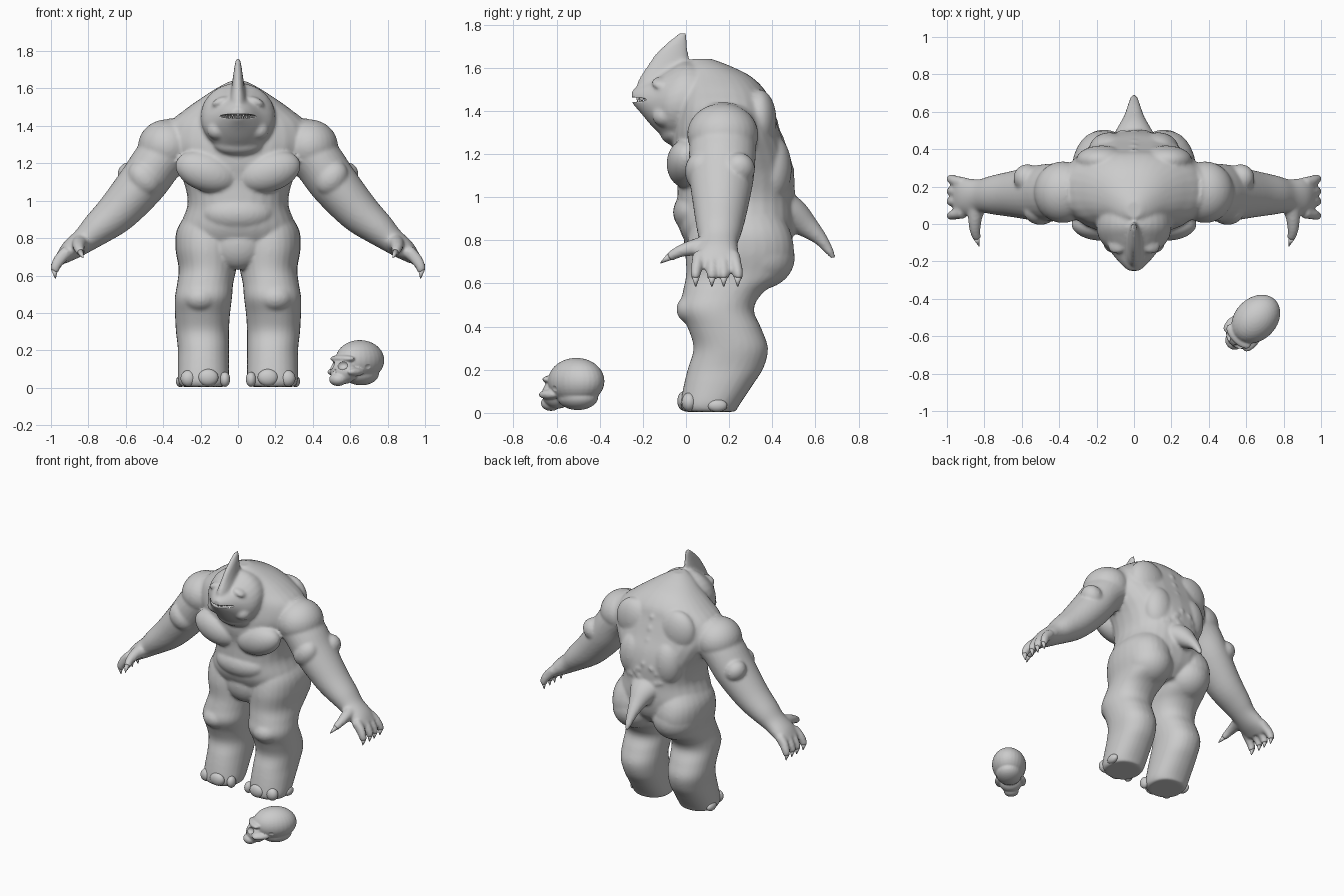
import bpy
import bmesh
import math
import random
from mathutils import Vector, Matrix

cube = bpy.data.objects.get("Cube")
if cube:
    bpy.data.objects.remove(cube)

grey = bpy.data.materials.new("clay grey")
grey.use_nodes = True
grey.diffuse_color = (0.6, 0.6, 0.6, 1)
grey.node_tree.nodes["Principled BSDF"].inputs["Base Color"].default_value = (0.6, 0.6, 0.6, 1)

X, Y, Z = Vector((1, 0, 0)), Vector((0, 1, 0)), Vector((0, 0, 1))
SIDES = (1, -1)


def spline(rings, steps=5):
    """Smoothly interpolate a list of (x, y, z, ra, rb) rings."""
    out = []
    last = len(rings) - 1
    for i in range(last):
        quad = [rings[max(0, min(last, i + k))] for k in (-1, 0, 1, 2)]
        for s in range(steps):
            t = s / steps
            out.append([b + t * (c - a + t * (2*a - 5*b + 4*c - d + t * (3*(b - c) + d - a))) / 2
                        for a, b, c, d in zip(*quad)])
    return out + [list(rings[last])]


def loft(bm, rings, side=1, axis=None, power=0.9, sides=28):
    """Skin rounded cross-sections along a path; rings stay square to axis if given."""
    pts = spline(rings)
    loops = []
    for i, (x, y, z, ra, rb) in enumerate(pts):
        ahead, behind = pts[min(i + 1, len(pts) - 1)], pts[max(i - 1, 0)]
        tangent = axis or (Vector(ahead[:3]) - Vector(behind[:3])).normalized()
        ref = Y if abs(tangent.y) < 0.8 else Z
        b = (ref - tangent * ref.dot(tangent)).normalized()
        a = tangent.cross(b)
        loop = []
        for k in range(sides):
            ang = math.tau * k / sides
            c, s = math.cos(ang), math.sin(ang)
            u = math.copysign(abs(c) ** power, c) * max(ra, 0.003)
            v = math.copysign(abs(s) ** power, s) * max(rb, 0.003)
            p = Vector((x, y, z)) + a * u + b * v
            loop.append(bm.verts.new((p.x * side, p.y, p.z)))
        loops.append(loop)
    for l0, l1 in zip(loops, loops[1:]):
        for k in range(sides):
            n = (k + 1) % sides
            bm.faces.new((l0[k], l0[n], l1[n], l1[k]))
    bm.faces.new(loops[0][::-1])
    bm.faces.new(loops[-1])


def blob(bm, center, radii, side=1, tilt=0):
    """Ellipsoid, mirrored by side, tilted in the front plane by degrees."""
    x, y, z = center
    m = (Matrix.Translation((x * side, y, z)) @ Matrix.Rotation(math.radians(tilt * side), 4, 'Y')
         @ Matrix.Diagonal((*radii, 1)))
    bmesh.ops.create_uvsphere(bm, u_segments=28, v_segments=18, radius=1, matrix=m)


def spike(bm, base, tip, radius):
    base, tip = Vector(base), Vector(tip)
    d = tip - base
    m = Matrix.Translation((base + tip) / 2) @ d.to_track_quat('Z', 'Y').to_matrix().to_4x4()
    bmesh.ops.create_cone(bm, cap_ends=True, segments=12, radius1=radius, radius2=radius * 0.15,
                          depth=d.length, matrix=m)


def finish(bm, name):
    bmesh.ops.recalc_face_normals(bm, faces=bm.faces)
    mesh = bpy.data.meshes.new(name)
    bm.to_mesh(mesh)
    bm.free()
    mesh.materials.append(grey)
    mesh.shade_smooth()
    obj = bpy.data.objects.new(name, mesh)
    bpy.context.collection.objects.link(obj)
    return obj


def fuse(obj, voxel, smoothing, cutter=None):
    """Merge overlapping volumes into one skin, then carve it."""
    r = obj.modifiers.new("fuse", 'REMESH')
    r.mode, r.voxel_size, r.use_smooth_shade = 'VOXEL', voxel, True
    s = obj.modifiers.new("soften", 'SMOOTH')
    s.factor, s.iterations = 0.5, smoothing
    if cutter:
        c = obj.modifiers.new("carve", 'BOOLEAN')
        c.operation, c.solver, c.object = 'DIFFERENCE', 'EXACT', cutter
        cutter.hide_render = True
        cutter.display_type = 'WIRE'


body = bmesh.new()

# torso, from pelvis to hunched neck: (z, front y, back y, half width)
torso = [(.66, .08, .40, .12), (.74, .03, .47, .27), (.85, -.03, .5, .31), (.98, -.04, .5, .27),
         (1.1, -.04, .5, .29), (1.2, -.06, .48, .34), (1.3, -.06, .44, .39), (1.41, -.04, .4, .37),
         (1.49, -.02, .37, .28), (1.56, 0, .3, .18), (1.61, .01, .2, .1), (1.64, .03, .12, .04)]
loft(body, [(0, (f + b) / 2, z, w, (b - f) / 2) for z, f, b, w in torso], axis=Z)

# head narrowing to a pointed snout: (y, z, half width, half height)
head = [(.12, 1.45, .18, .15), (.0, 1.45, .2, .18), (-.08, 1.43, .185, .165), (-.15, 1.435, .125, .115),
        (-.21, 1.455, .075, .065), (-.25, 1.465, .03, .03)]
loft(body, [(0, y, z, w, h) for y, z, w, h in head], axis=-Y, power=1)

# blade crest on the forehead: (z, front y, back y, half width)
crest = [(1.44, -.24, .02, .06), (1.53, -.225, .02, .05), (1.6, -.185, .02, .036),
         (1.67, -.135, .01, .026), (1.73, -.07, .005, .017), (1.76, -.035, .0, .01)]
loft(body, [(0, (f + b) / 2, z, w, (b - f) / 2) for z, f, b, w in crest], axis=Z, power=1)

# tail
loft(body, [(0, .40, .96, .15, .1), (0, .49, .92, .1, .08), (0, .56, .865, .06, .055),
            (0, .62, .81, .038, .034), (0, .665, .75, .024, .02), (0, .685, .715, .012, .01)], power=1)

# legs: (z, centre x, half width, front y, back y)
leg = [(.005, .185, .12, -.01, .23), (.04, .185, .135, -.025, .25), (.13, .185, .137, -.01, .31),
       (.21, .185, .137, .01, .36), (.3, .19, .142, .035, .38), (.39, .19, .147, .01, .35),
       (.48, .185, .153, -.03, .315), (.56, .175, .15, -.015, .36), (.64, .163, .155, 0, .47),
       (.75, .168, .167, 0, .5), (.85, .16, .165, .02, .48), (.95, .13, .13, .06, .42)]
arm = [(.28, .18, 1.33, .14, .15), (.41, .17, 1.23, .135, .155), (.51, .165, 1.095, .13, .15),
       (.64, .16, .945, .113, .125), (.75, .155, .85, .09, .105), (.82, .15, .79, .07, .09),
       (.895, .145, .735, .056, .1), (.945, .14, .69, .035, .1)]
thumb = [(.84, .1, .775, .05, .05), (.85, .03, .765, .038, .038), (.85, -.03, .748, .03, .028),
         (.84, -.08, .72, .022, .022)]
FINGERS = ((.06, .045), (.12, .12), (.17, .175), (.22, .24))
claws, nails = bmesh.new(), bmesh.new()

for s in SIDES:
    loft(body, [(x, (f + b) / 2, z, w, (b - f) / 2) for z, x, w, f, b in leg], s, Z)
    loft(body, arm, s, power=1)
    # hand
    loft(body, thumb, s, power=1, sides=16)
    spike(claws, (s * .842, -.075, .725), (s * .828, -.118, .695), .018)
    for root, tip in FINGERS:
        loft(body, [(.91, root, .73, .035, .03), (.95, (root + tip) / 2, .69, .033, .028),
                    (.975, tip, .65, .027, .025), (.98, tip, .62, .022, .021)], s, power=1, sides=16)
        spike(claws, (s * .981, tip, .63), (s * .976, tip, .585), .018)
    # muscle masses
    blob(body, (.38, .17, 1.29), (.155, .165, .145), s)
    blob(body, (.17, .0, 1.155), (.17, .09, .105), s, -18)
    blob(body, (.17, .34, 1.35), (.14, .08, .15), s, 15)
    blob(body, (.13, .4, 1.13), (.11, .09, .16), s)
    blob(body, (.16, .33, .72), (.16, .175, .15), s)
    blob(body, (.2, .06, .48), (.1, .105, .08), s)
    blob(body, (.57, .245, 1.13), (.07, .075, .08), s, 40)
    blob(body, (.5, .07, 1.12), (.08, .075, .1), s, 40)
    # brow and jowl
    blob(body, (.095, -.115, 1.53), (.05, .045, .022), s, 25)
    blob(body, (.11, -.1, 1.375), (.055, .055, .05), s)
    # toenails
    for c, r in (((.16, -.01, .055), (.055, .03, .045)), ((.265, .015, .05), (.042, .035, .044)),
                 ((.307, .145, .034), (.025, .046, .03)), ((.07, .025, .045), (.028, .035, .04))):
        blob(nails, c, r, s)

# chin, belly plate and lower belly
blob(body, (0, -.05, 1.3), (.13, .07, .06))
blob(body, (0, .04, .93), (.19, .1, .1))
blob(body, (0, .09, .77), (.15, .1, .14))

# wrinkled lumps down the lower back
random.seed(4)
for i in range(16):
    x = random.uniform(-.16, .16)
    y = .215 + .275 * math.sqrt(1 - (x / .27) ** 2)
    blob(body, (x, y - .005, 1.0 + abs(x) * .5 + random.uniform(-.06, .1)), (.035, .025, .024), 1,
         random.uniform(-40, 40))
for i in range(5):
    blob(body, (0, .475 - i * .025, 1.12 + i * .075), (.025, .03, .03))

# mouth slit
slit = bmesh.new()
blob(slit, (0, -.24, 1.452), (.115, .1, .011))
fuse(finish(body, "body"), .01, 6, finish(slit, "mouth_cutter"))
finish(claws, "claws")
finish(nails, "toenails")

# teeth
teeth = bmesh.new()
for i in range(13):
    x = (i - 6) * .015
    up = 1 if i % 2 else -1
    y = -.222 + .75 * abs(x)
    spike(teeth, (x, y, 1.452 - up * .013), (x, y - .004, 1.452 + up * .012), .008)
finish(teeth, "teeth")

# skull lying on the ground, built facing front and then turned
skull, holes = bmesh.new(), bmesh.new()
blob(skull, (0, .03, .147), (.113, .147, .108))
blob(skull, (0, .04, .075), (.085, .105, .062))
blob(skull, (0, -.09, .09), (.078, .07, .07))
blob(skull, (0, -.135, .045), (.05, .045, .036))
blob(skull, (0, -.1, .155), (.085, .04, .022))
blob(holes, (0, -.178, .088), (.015, .025, .02))
for s in SIDES:
    blob(skull, (.075, -.075, .085), (.028, .06, .022), s)
    blob(holes, (.046, -.152, .122), (.03, .035, .026), s)
    blob(holes, (.125, -.02, .105), (.03, .04, .03), s)
parts = finish(skull, "skull"), finish(holes, "skull_cutter")
for obj in parts:
    obj.location = (.63, -.53, 0)
    obj.rotation_euler.z = math.radians(-45)
fuse(parts[0], .006, 5, parts[1])
